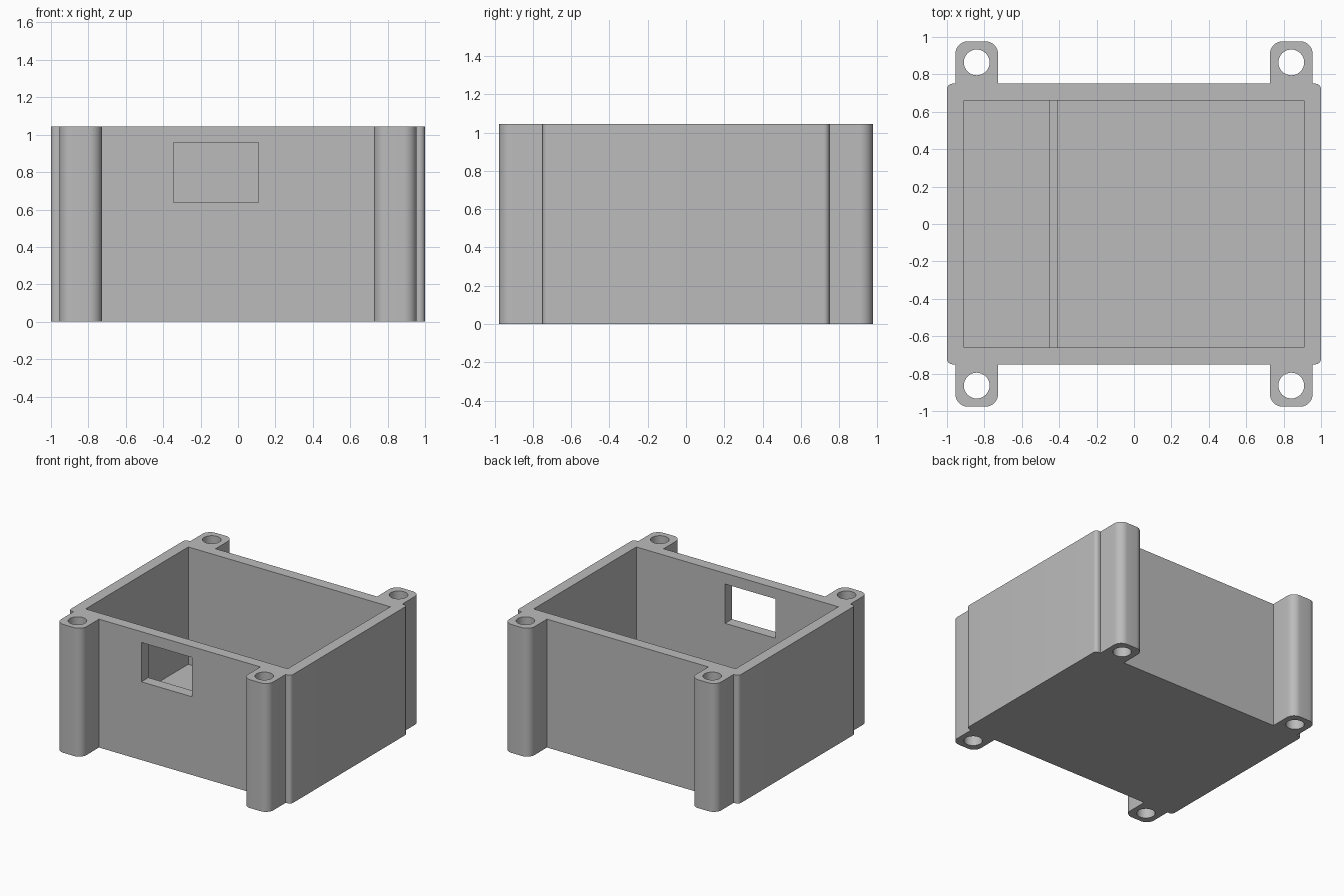
import bpy, bmesh
from math import sin, cos, pi, radians

cube = bpy.data.objects.get("Cube")
if cube:
    bpy.data.objects.remove(cube, do_unlink=True)

# Main sizes
HEIGHT = 1.045
HALF_X, HALF_Y = 1.0, 0.75
WALL = 0.09
FLOOR = 0.09
EAR_IN, EAR_OUT, EAR_Y = 0.727, 0.955, 0.977
HOLE_X, HOLE_Y, HOLE_R = 0.841, 0.864, 0.069

grey = bpy.data.materials.new("plain grey")
grey.use_nodes = True
colour = (0.5, 0.5, 0.5, 1)
grey.diffuse_color = colour
grey.node_tree.nodes["Principled BSDF"].inputs["Base Color"].default_value = colour


def arc(cx, cy, r, start, end, steps=10):
    """Points along an arc, angles in degrees."""
    angles = [radians(start + (end - start) * i / steps) for i in range(steps + 1)]
    return [(cx + r * cos(a), cy + r * sin(a)) for a in angles]


def prism(name, outline, z0, z1):
    """Extrude a flat outline upwards into a solid."""
    bm = bmesh.new()
    base = bm.faces.new([bm.verts.new((x, y, z0)) for x, y in outline])
    top = bmesh.ops.extrude_face_region(bm, geom=[base])["geom"]
    moved = [v for v in top if isinstance(v, bmesh.types.BMVert)]
    bmesh.ops.translate(bm, verts=moved, vec=(0, 0, z1 - z0))
    bmesh.ops.recalc_face_normals(bm, faces=bm.faces)
    mesh = bpy.data.meshes.new(name)
    bm.to_mesh(mesh)
    bm.free()
    mesh.materials.append(grey)
    obj = bpy.data.objects.new(name, mesh)
    bpy.context.collection.objects.link(obj)
    return obj


def block(name, x0, x1, y0, y1, z0, z1):
    return prism(name, [(x0, y0), (x1, y0), (x1, y1), (x0, y1)], z0, z1)


# Outer outline: one quarter with its screw ear, mirrored round
R_BOX, R_EAR = 0.03, 0.068
quarter = arc(HALF_X - R_BOX, HALF_Y - R_BOX, R_BOX, 0, 90)
quarter += [(EAR_OUT, HALF_Y)]
quarter += arc(EAR_OUT - R_EAR, EAR_Y - R_EAR, R_EAR, 0, 90)
quarter += arc(EAR_IN + R_EAR, EAR_Y - R_EAR, R_EAR, 90, 180)
quarter += [(EAR_IN, HALF_Y)]
half = quarter + [(-x, y) for x, y in reversed(quarter)]
outline = half + [(x, -y) for x, y in reversed(half)]
case = prism("case_shell", outline, 0, HEIGHT)

# Cutters: cavity, front window and four screw holes
ix, iy = HALF_X - WALL, HALF_Y - WALL
cutters = [
    block("cavity_cutter", -ix, ix, -iy, iy, FLOOR, HEIGHT + 0.2),
    block("window_cutter", -0.345, 0.11, -HALF_Y - 0.1, -iy + 0.1, 0.637, 0.957),
]
for sx in (-1, 1):
    for sy in (-1, 1):
        ring = arc(sx * HOLE_X, sy * HOLE_Y, HOLE_R, 0, 360, 32)[:-1]
        cutters.append(prism("hole_cutter", ring, -0.1, HEIGHT + 0.1))

for cutter in cutters:
    cutter.hide_render = True
    cut = case.modifiers.new(cutter.name, "BOOLEAN")
    cut.operation = "DIFFERENCE"
    cut.solver = "EXACT"
    cut.object = cutter

# Bake the cuts, then drop the cutters
bpy.context.view_layer.update()
graph = bpy.context.evaluated_depsgraph_get()
baked = bpy.data.meshes.new_from_object(case.evaluated_get(graph))
case.modifiers.clear()
case.data = baked
for cutter in cutters:
    bpy.data.objects.remove(cutter, do_unlink=True)

# Low retaining rib across the floor
rib = block("floor_rib", -0.455, -0.41, -iy, iy, FLOOR - 0.02, FLOOR + 0.06)

# Smooth the rounded corners and holes, keep real edges sharp
bpy.ops.object.select_all(action="DESELECT")
case.select_set(True)
bpy.context.view_layer.objects.active = case
bpy.ops.object.shade_smooth_by_angle(angle=radians(30))
